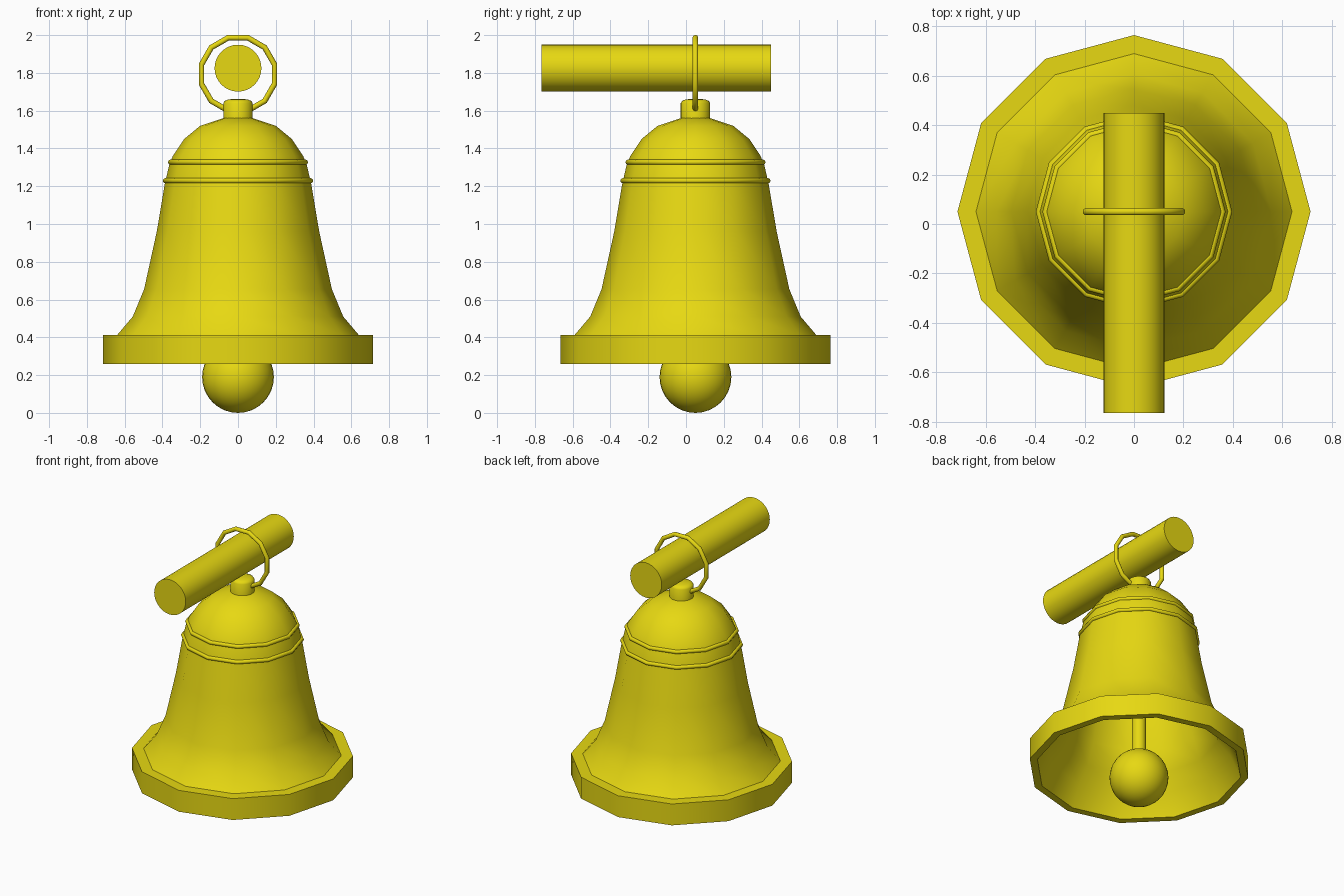
import bpy, bmesh, math
from mathutils import Matrix

if "Cube" in bpy.data.objects:
    bpy.data.objects.remove(bpy.data.objects["Cube"])

CY = 0.05  # bell axis lies slightly behind the centre

brass = bpy.data.materials.new("yellow_brass")
brass.diffuse_color = (0.80, 0.69, 0.006, 1)
brass.use_nodes = True
brass.node_tree.nodes["Principled BSDF"].inputs["Base Color"].default_value = brass.diffuse_color


def finish(ob, name, angle=35):
    ob.name = name
    ob.data.materials.clear()
    ob.data.materials.append(brass)
    bpy.ops.object.select_all(action='DESELECT')
    ob.select_set(True)
    bpy.context.view_layer.objects.active = ob
    bpy.ops.object.shade_smooth_by_angle(angle=math.radians(angle))
    return ob


def lathe(name, profile, sides, closed=False, angle=35):
    """Spin an (r, z) profile round the bell axis."""
    bm = bmesh.new()
    rings = []
    for r, z in profile:
        if r == 0:
            rings.append([bm.verts.new((0, CY, z))] * sides)
        else:
            rings.append([bm.verts.new((r * math.cos(2 * math.pi * i / sides),
                                        CY + r * math.sin(2 * math.pi * i / sides), z))
                          for i in range(sides)])
    pairs = list(zip(rings, rings[1:]))
    if closed:
        pairs.append((rings[-1], rings[0]))
    for a, b in pairs:
        for i in range(sides):
            j = (i + 1) % sides
            bm.faces.new(list(dict.fromkeys((a[i], a[j], b[j], b[i]))))
    bmesh.ops.recalc_face_normals(bm, faces=bm.faces)
    me = bpy.data.meshes.new(name)
    bm.to_mesh(me)
    bm.free()
    ob = bpy.data.objects.new(name, me)
    bpy.context.collection.objects.link(ob)
    return finish(ob, name, angle)


# Bell body: outer wall from the crown down, thick lip, inner wall back up
outer = [(0, 1.565), (0.08, 1.56), (0.20, 1.52), (0.285, 1.45), (0.345, 1.36),
         (0.365, 1.31), (0.388, 1.21), (0.43, 0.96), (0.497, 0.655),
         (0.557, 0.51), (0.64, 0.412)]
lip = [(0.715, 0.412), (0.715, 0.26), (0.665, 0.26)]
inner = [(0.60, 0.41), (0.515, 0.51), (0.457, 0.655), (0.39, 0.96),
         (0.348, 1.21), (0.31, 1.34), (0.25, 1.42), (0.17, 1.48), (0, 1.52)]
lathe("bell_body", outer + lip + inner, 12, angle=38)

# Two raised bands round the shoulder
for name, r, z in (("upper_band", 0.357, 1.327), ("lower_band", 0.384, 1.229)):
    section = [(r + 0.014 * math.cos(k * math.pi / 4), z + 0.014 * math.sin(k * math.pi / 4))
               for k in range(8)]
    lathe(name, section, 12, closed=True, angle=50)

# Crown knob with a rounded top edge
lathe("crown_knob", [(0, 1.54), (0.078, 1.54), (0.078, 1.64), (0.07, 1.652),
                     (0.05, 1.66), (0, 1.662)], 24)

# Clapper ball and rod
bpy.ops.mesh.primitive_uv_sphere_add(segments=32, ring_count=16, radius=0.19,
                                     location=(0, CY, 0.19))
finish(bpy.context.object, "clapper_ball")
lathe("clapper_rod", [(0.045, 0.34), (0.045, 1.51)], 20)

# Hanging ring through the knob, twelve sided, standing in the x-z plane
bpy.ops.mesh.primitive_torus_add(major_segments=12, minor_segments=10,
                                 major_radius=0.2, minor_radius=0.015)
ring = bpy.context.object
ring.data.transform(Matrix.Translation((0, CY, 1.793)) @ Matrix.Rotation(math.pi / 2, 4, 'X')
                    @ Matrix.Rotation(math.pi / 12, 4, 'Z'))
finish(ring, "hanging_ring", 50)

# Round beam carrying the ring
bpy.ops.mesh.primitive_cylinder_add(vertices=32, radius=0.124, depth=1.215,
                                    location=(0, -0.1575, 1.825),
                                    rotation=(math.pi / 2, 0, 0))
finish(bpy.context.object, "support_beam")
